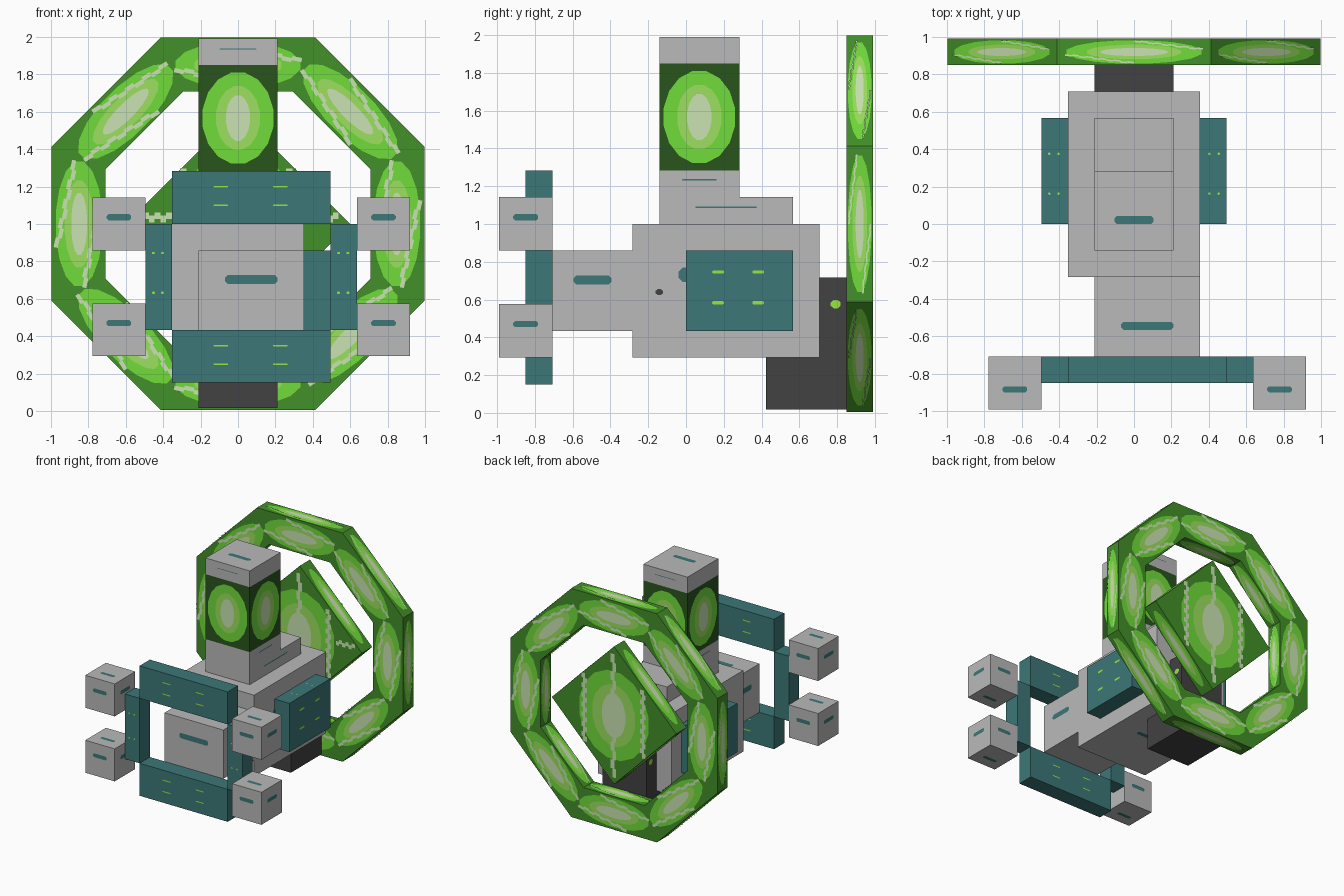
import bpy, bmesh, math
from mathutils import Matrix, Vector

if "Cube" in bpy.data.objects:
    bpy.data.objects.remove(bpy.data.objects["Cube"])

U = 0.1415                      # one building block
BASE = Matrix.Translation((0, 0, 0.01)) @ Matrix.Scale(U, 4)
X, Y, Z = Vector((1, 0, 0)), Vector((0, 1, 0)), Vector((0, 0, 1))


def linear(c):
    return c / 12.92 if c <= 0.04045 else ((c + 0.055) / 1.055) ** 2.4


def material(name, code):
    rgb = [linear(int(code[i:i + 2], 16) / 255) for i in (0, 2, 4)] + [1]
    m = bpy.data.materials.new(name)
    m.use_nodes = True
    m.diffuse_color = rgb
    m.node_tree.nodes["Principled BSDF"].inputs["Base Color"].default_value = rgb
    return m


GREY = material("stone_grey", "bababa")
TEAL = material("teal", "3c7777")
COAL = material("charcoal", "424242")
LIME = material("lime", "98e83e")
FOREST = material("forest_green", "28551c")
LEAF = material("leaf_green", "429028")
GREEN = material("bright_green", "70dc3a")
LIGHT = material("light_green", "9ce05e")
PALE = material("pale_green", "cae4b2")
GLOW = ((GREEN, 1, 1), (LIGHT, 0.62, 0.7), (PALE, 0.34, 0.5))


class Part:
    """Collects faces in block units and turns them into one object."""

    def __init__(self, name):
        self.name, self.bm, self.mats = name, bmesh.new(), []

    def slot(self, mat):
        if mat not in self.mats:
            self.mats.append(mat)
        return self.mats.index(mat)

    def box(self, mat, x, y, z, place=Matrix()):
        lo, hi = Vector((x[0], y[0], z[0])), Vector((x[1], y[1], z[1]))
        m = place @ Matrix.Translation((lo + hi) / 2) @ Matrix.Diagonal((hi - lo).to_4d())
        got = bmesh.ops.create_cube(self.bm, size=1, matrix=m)
        for f in {f for v in got["verts"] for f in v.link_faces}:
            f.material_index = self.slot(mat)
        return self

    def poly(self, mat, fr, pts, lift=0.02):
        vs = [self.bm.verts.new(fr @ Vector((p[0], p[1], lift))) for p in pts]
        self.bm.faces.new(vs).material_index = self.slot(mat)

    def oval(self, mat, fr, rx, ry, straight=0, lift=0.02, n=16):
        angles = [(i + 0.5) * math.tau / n for i in range(n)]
        self.poly(mat, fr, [(rx * math.cos(a) + math.copysign(straight, math.cos(a)),
                             ry * math.sin(a)) for a in angles], lift)

    def dash(self, mat, fr, w, h):
        self.oval(mat, fr, h / 2, h / 2, w / 2 - h / 2, n=8)

    def glow(self, fr, short, long):
        # Nested ovals fading towards a pale middle, long axis along v
        for i, (mat, s, l) in enumerate(GLOW):
            self.oval(mat, fr, short * s, long * l, lift=0.015 + i * 0.012)

    def streak(self, fr, a, b, width, steps=10):
        # Jagged ribbon of offset little blocks
        a, b = Vector(a), Vector(b)
        along = (b - a) / steps
        side = Vector((-along.y, along.x)).normalized() * width / 2
        for i in range(steps):
            p = a + along * i + side * (0.5 if i % 2 else -0.5)
            self.poly(PALE, fr, [p - side, p + along - side, p + along + side, p + side], 0.055)

    def done(self):
        self.bm.transform(BASE)
        me = bpy.data.meshes.new(self.name)
        self.bm.to_mesh(me)
        self.bm.free()
        for m in self.mats:
            me.materials.append(m)
        ob = bpy.data.objects.new(self.name, me)
        bpy.context.collection.objects.link(ob)


def frame(o, n, v=Z):
    """Local axes on a surface: u along, v up, n outwards."""
    u = v.cross(n)
    m = Matrix((u, v, n)).transposed().to_4x4()
    m.translation = Vector(o)
    return m


# Main body with side slots
body = Part("body").box(GREY, (-2.5, 2.5), (-2, 5), (2, 7))
for s in (-1, 1):
    body.dash(TEAL, frame((s * 2.5, 0.7, 5.1), X * s), 2, 0.6)
    body.oval(COAL, frame((s * 2.5, -1, 4.45), X * s), 0.15, 0.12, n=8)
body.dash(TEAL, frame((0, 1.5, 2), -Z, Y), 2, 0.3)
body.done()

# Snout block
snout = Part("snout").box(GREY, (-1.5, 2.5), (-5, -2), (3, 6))
snout.dash(TEAL, frame((0.5, -5, 4.9), -Y), 2, 0.35)
snout.dash(TEAL, frame((0.5, -3.85, 6), Z, Y), 2, 0.33)
for s, x in ((-1, -1.5), (1, 2.5)):
    snout.dash(TEAL, frame((x, -3.5, 4.9), X * s), 1.45, 0.35)
snout.done()

# Shoulder step and neck
neck = Part("neck").box(GREY, (-1.5, 1.5), (-1, 4), (7, 8))
neck.box(GREY, (-1.5, 1.5), (-1, 2), (8, 9))
for s in (-1, 1):
    neck.dash(TEAL, frame((s * 1.5, 1.5, 7.62), X * s), 2.3, 0.07)
    neck.dash(TEAL, frame((s * 1.5, 0.5, 8.65), X * s), 1.3, 0.06)
neck.done()

# Glowing head with an oval on each side, and its cap
head = Part("head").box(FOREST, (-1.5, 1.5), (-1, 2), (9, 13))
for n in (X, -X, Y, -Y):
    head.glow(frame(Vector((0, 0.5, 11)) + n * 1.5, n), 1.36, 1.75)
head.done()
cap = Part("head_cap").box(GREY, (-1.5, 1.5), (-1, 2), (13, 14))
cap.dash(TEAL, frame((0, 0.15, 14), Z, Y), 1.5, 0.32)
for n in (-Y, Y):
    cap.dash(TEAL, frame(Vector((0, 0.5, 13.6)) + n * 1.5, n), 1.4, 0.04)
cap.done()

# Side panels with lime marks
for s, side in ((-1, "right"), (1, "left")):
    panel = Part(side + "_panel")
    panel.box(TEAL, sorted((s * 2.5, s * 3.5)), (0, 4), (3, 6))
    for y in (1.2, 2.7):
        for z in (4.05, 5.2):
            panel.dash(LIME, frame((s * 3.5, y, z), X * s), 0.45, 0.13)
        for x in (2.85, 3.2):
            panel.dash(LIME, frame((s * x, y - 0.05, 6), Z, Y), 0.1, 0.1)
    panel.done()

# Front frame: two long rails and two posts
for name, z in (("lower_rail", 1), ("upper_rail", 7)):
    rail = Part(name).box(TEAL, (-2.5, 3.5), (-6, -5), (z, z + 2))
    for x in (-0.65, 1.6):
        for dz in (0.7, 1.4):
            for y, n in ((-6, -Y), (-5, Y)):
                rail.dash(LIME, frame((x, y, z + dz), n), 0.55, 0.07)
    rail.done()
for name, x in (("right_post", -3.5), ("left_post", 3.5)):
    post = Part(name).box(TEAL, (x, x + 1), (-6, -5), (3, 7))
    for dx in (0.3, 0.65):
        for z in (4.4, 5.9):
            post.dash(LIME, frame((x + dx, -6, z), -Y), 0.08, 0.1)
    post.done()

# Corner cubes, a slot on every face
for side, x in (("right", -4.5), ("left", 5.5)):
    for level, z in (("lower", 3), ("upper", 7)):
        c = Vector((x, -6, z + 0.28 - 0.28))
        cube = Part(level + "_" + side + "_cube")
        cube.box(GREY, (x - 1, x + 1), (-7, -5), (z - 1, z + 1))
        for n in (X, -X, Y, -Y, Z, -Z):
            up = -Y if abs(n.z) else Z
            cube.dash(TEAL, frame(c + n + up * 0.25, n, up), 0.95, 0.25)
        cube.done()

# Charcoal support behind the body
support = Part("rear_support").box(COAL, (-1.5, 1.5), (3, 6), (0.05, 5))
for s in (-1, 1):
    support.oval(LIME, frame((s * 1.5, 5.6, 4), X * s), 0.2, 0.17, n=8)
support.done()

# Octagonal ring from eight mitred bars
OUT, INN, MID = 7.04, 5, 6.5
HUB = Vector((0, MID, 7))
for k in range(8):
    a = k * math.tau / 8
    d = Vector((math.cos(a), 0, math.sin(a)))
    t = Vector((-math.sin(a), 0, math.cos(a)))
    bar = Part("ring_bar_" + str(k + 1))
    mitre = math.tan(math.tau / 16)
    ends = []
    for s in (-1, 1):
        ends.append([bar.bm.verts.new(HUB + d * r + t * r * mitre * s + Y * y)
                     for r, y in ((INN, -0.5), (OUT, -0.5), (OUT, 0.5), (INN, 0.5))])
    for i in range(4):
        j = (i + 1) % 4
        bar.bm.faces.new((ends[0][i], ends[0][j], ends[1][j], ends[1][i]))
    bmesh.ops.recalc_face_normals(bar.bm, faces=bar.bm.faces)
    bar.slot(LEAF)
    for n in (-Y, Y):
        fr = frame(HUB + d * 6 + n * 0.5, n, t)
        bar.glow(fr, 0.9, 2.4)
        for s in (-1, 1):
            bar.streak(fr, (0.15 * s, -2.4 * s), (0.85 * s, 0.9 * s), 0.16, 9)
    for r, n, length in ((OUT, d, 2.6), (INN, -d, 2)):
        fr = frame(HUB + d * r, n, t)
        bar.glow(fr, 0.45, length)
        for s in (-1, 1):
            bar.streak(fr, (0.1 * s, -length * s), (0.42 * s, 0), 0.06)
    bar.done()

# Thick diamond block floating in the middle of the ring
gem = Part("centre_diamond")
tilt = Matrix.Translation(HUB) @ Matrix.Rotation(math.tau / 8, 4, "Y")
gem.box(LEAF, (-3, 3), (-0.5, 0.5), (-3, 3), tilt)
for n in (-Y, Y):
    fr = frame(HUB + n * 0.5, n)
    gem.glow(fr, 2.4, 2.75)
    for x, h in ((-2, 2.1), (0, 3.8), (2, 2.1)):
        gem.streak(fr, (x, -h), (x, h), 0.25, 14)
for s in (-1, 1):
    gem.streak(frame(HUB - Y * 0.5, -Y), (s * 2.5, 0.25), (s * 3.8, 0.25), 0.25, 6)
for n, v in ((X, Z), (-X, Z), (Z, X), (-Z, X)):
    gem.glow(tilt @ frame(n * 3, n, v), 0.45, 2.6)
gem.done()
